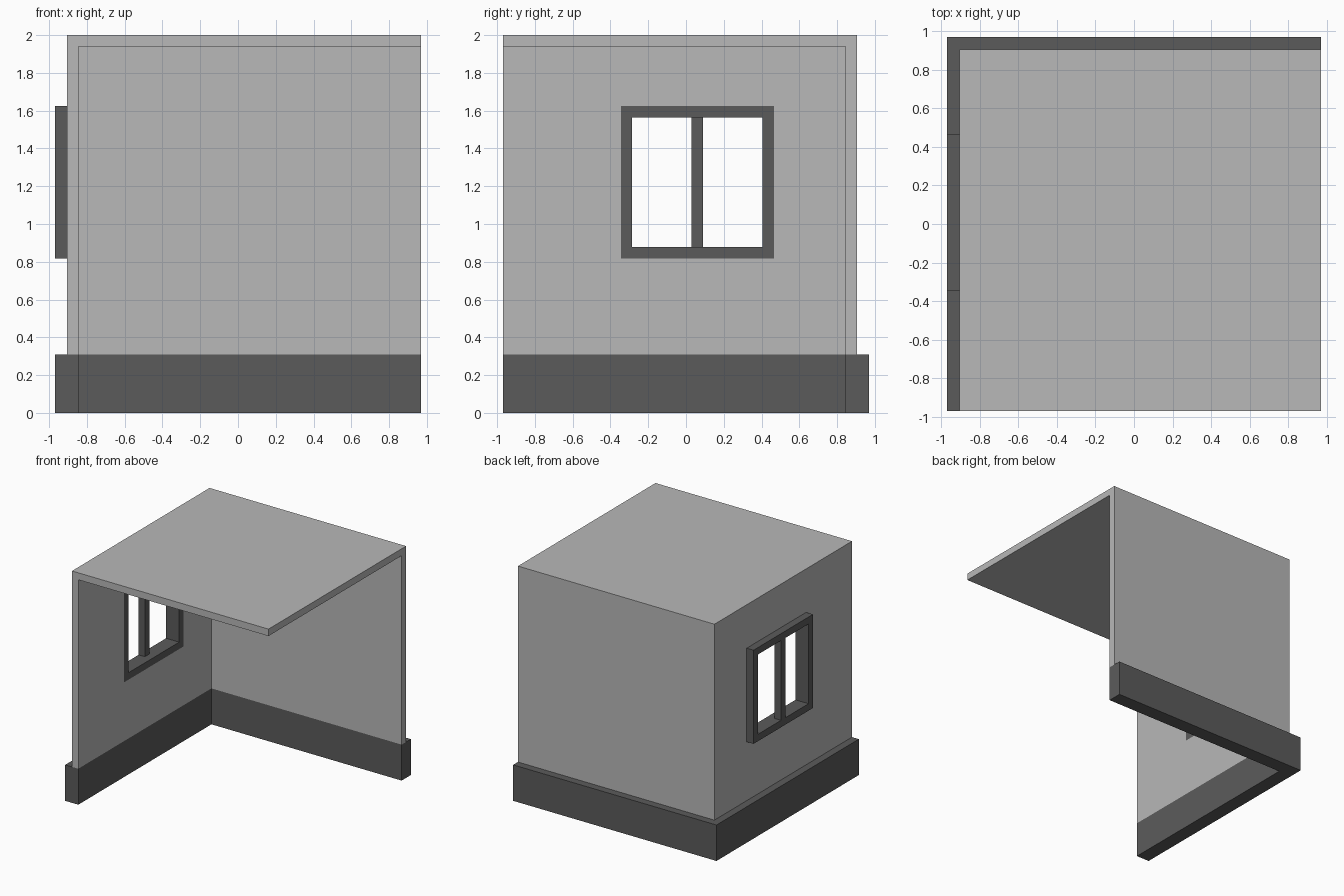
import bpy
import bmesh

cube = bpy.data.objects.get("Cube")
if cube:
    bpy.data.objects.remove(cube, do_unlink=True)


def make_material(name, value):
    mat = bpy.data.materials.new(name)
    mat.use_nodes = True
    colour = (value, value, value, 1.0)
    mat.diffuse_color = colour
    mat.node_tree.nodes["Principled BSDF"].inputs["Base Color"].default_value = colour
    return mat


light_grey = make_material("light grey plaster", 0.48)
dark_grey = make_material("dark grey trim", 0.105)


def add_object(name, bm, mat):
    bmesh.ops.recalc_face_normals(bm, faces=bm.faces)
    mesh = bpy.data.meshes.new(name)
    bm.to_mesh(mesh)
    bm.free()
    mesh.materials.append(mat)
    obj = bpy.data.objects.new(name, mesh)
    bpy.context.collection.objects.link(obj)
    return obj


def box(name, x, y, z, mat):
    """Box spanning the given (low, high) ranges."""
    bm = bmesh.new()
    bmesh.ops.create_cube(bm, size=1.0)
    for v in bm.verts:
        v.co = [r[0] if c < 0 else r[1] for c, r in zip(v.co, (x, y, z))]
    return add_object(name, bm, mat)


def cut(obj, x, y, z):
    """Subtract a box from an object and apply the result."""
    cutter = box("cutter", x, y, z, obj.data.materials[0])
    cutter.hide_render = True
    mod = obj.modifiers.new("cut", 'BOOLEAN')
    mod.operation = 'DIFFERENCE'
    mod.solver = 'EXACT'
    mod.object = cutter
    bpy.context.view_layer.objects.active = obj
    bpy.ops.object.modifier_apply(modifier=mod.name)
    bpy.data.objects.remove(cutter, do_unlink=True)


OUT, WALL, INNER = 0.97, 0.905, 0.845   # plinth face, wall face, room face
PLINTH_TOP, CEILING, TOP = 0.31, 1.94, 2.0
WIN_Y, WIN_Z = (-0.345, 0.465), (0.817, 1.625)
BAR = 0.06

# Walls and roof: one shell, open at the front and left
shell = box("walls_and_roof", (-WALL, OUT), (-OUT, WALL), (PLINTH_TOP, TOP), light_grey)
cut(shell, (-INNER, 1.2), (-1.2, INNER), (0.1, CEILING))
cut(shell, (-1.2, -0.6), WIN_Y, WIN_Z)

# Plinth: L-shaped outline raised to its height
bm = bmesh.new()
outline = [(-OUT, -OUT), (-INNER, -OUT), (-INNER, INNER),
           (OUT, INNER), (OUT, OUT), (-OUT, OUT)]
face = bm.faces.new([bm.verts.new((x, y, 0)) for x, y in outline])
raised = bmesh.ops.extrude_face_region(bm, geom=[face])["geom"]
for v in raised:
    if isinstance(v, bmesh.types.BMVert):
        v.co.z = PLINTH_TOP
add_object("plinth", bm, dark_grey)

# Window frame and central bar
frame = box("window_frame", (-OUT, -INNER), WIN_Y, WIN_Z, dark_grey)
cut(frame, (-1.2, -0.6), (WIN_Y[0] + BAR, WIN_Y[1] - BAR),
    (WIN_Z[0] + BAR, WIN_Z[1] - BAR))
mid = sum(WIN_Y) / 2
box("window_mullion", (-OUT, -OUT + BAR), (mid - BAR / 2, mid + BAR / 2),
    (WIN_Z[0] + BAR, WIN_Z[1] - BAR), dark_grey)
